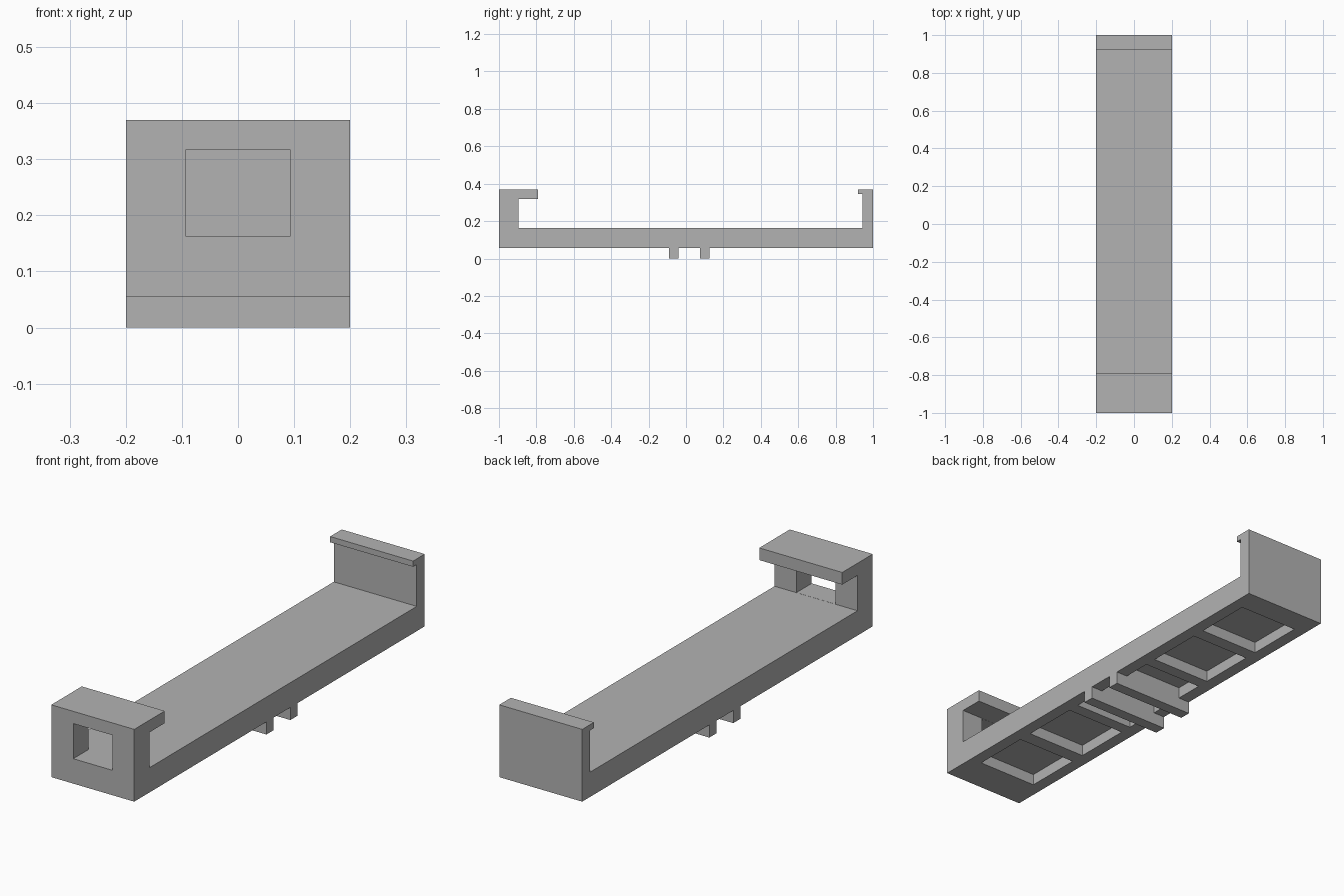
import bpy, bmesh

cube = bpy.data.objects.get("Cube")
if cube:
    bpy.data.objects.remove(cube, do_unlink=True)

grey = bpy.data.materials.new("plain grey")
grey.use_nodes = True
colour = (0.45, 0.45, 0.45, 1)
grey.diffuse_color = colour
grey.node_tree.nodes["Principled BSDF"].inputs["Base Color"].default_value = colour

HALF = 0.2          # half width
BASE, FLOOR, TOP = 0.055, 0.163, 0.37


def finish(name, bm):
    bmesh.ops.recalc_face_normals(bm, faces=bm.faces)
    mesh = bpy.data.meshes.new(name)
    bm.to_mesh(mesh)
    bm.free()
    mesh.materials.append(grey)
    obj = bpy.data.objects.new(name, mesh)
    bpy.context.collection.objects.link(obj)
    return obj


def box(name, x, y, z):
    bm = bmesh.new()
    bmesh.ops.create_cube(bm, size=1)
    for v in bm.verts:
        for i, (lo, hi) in enumerate((x, y, z)):
            v.co[i] = hi if v.co[i] > 0 else lo
    return finish(name, bm)


# Tray: side profile with a deep front hook and a thin back clip
profile = [(-1, BASE), (1, BASE), (1, TOP), (0.92, TOP), (0.92, 0.345),
           (0.945, 0.345), (0.945, FLOOR), (-0.895, FLOOR), (-0.895, 0.317),
           (-0.79, 0.317), (-0.79, TOP), (-1, TOP)]
bm = bmesh.new()
face = bm.faces.new([bm.verts.new((-HALF, y, z)) for y, z in profile])
side = bmesh.ops.extrude_face_region(bm, geom=[face])["geom"]
bmesh.ops.translate(bm, vec=(2 * HALF, 0, 0),
                    verts=[v for v in side if isinstance(v, bmesh.types.BMVert)])
tray = finish("tray", bm)

# Cutters: front window and the row of pockets underneath
ribs = [(-0.09, -0.04), (0.075, 0.125)]
pockets = [(-0.84, -0.58), (-0.515, -0.255), (-0.2, ribs[0][0]),
           (ribs[0][1], ribs[1][0]), (ribs[1][1], 0.255),
           (0.31, 0.57), (0.63, 0.89)]
cutters = [box("window_cutter", (-0.094, 0.094), (-1.1, -0.85),
               (FLOOR + 0.0005, 0.3165))]
for span in pockets:
    cutters.append(box("pocket_cutter", (-0.145, 0.145), span, (-0.1, BASE + 0.05)))

for cutter in cutters:
    cutter.hide_render = True
    mod = tray.modifiers.new("cut", "BOOLEAN")
    mod.operation = "DIFFERENCE"
    mod.solver = "EXACT"
    mod.object = cutter
bpy.context.view_layer.objects.active = tray
tray.select_set(True)
for mod in list(tray.modifiers):
    bpy.ops.object.modifier_apply(modifier=mod.name)
for cutter in cutters:
    bpy.data.objects.remove(cutter, do_unlink=True)

# Cross ribs under the middle
for name, span in zip(("front_rib", "back_rib"), ribs):
    box(name, (-HALF, HALF), span, (0, BASE))
